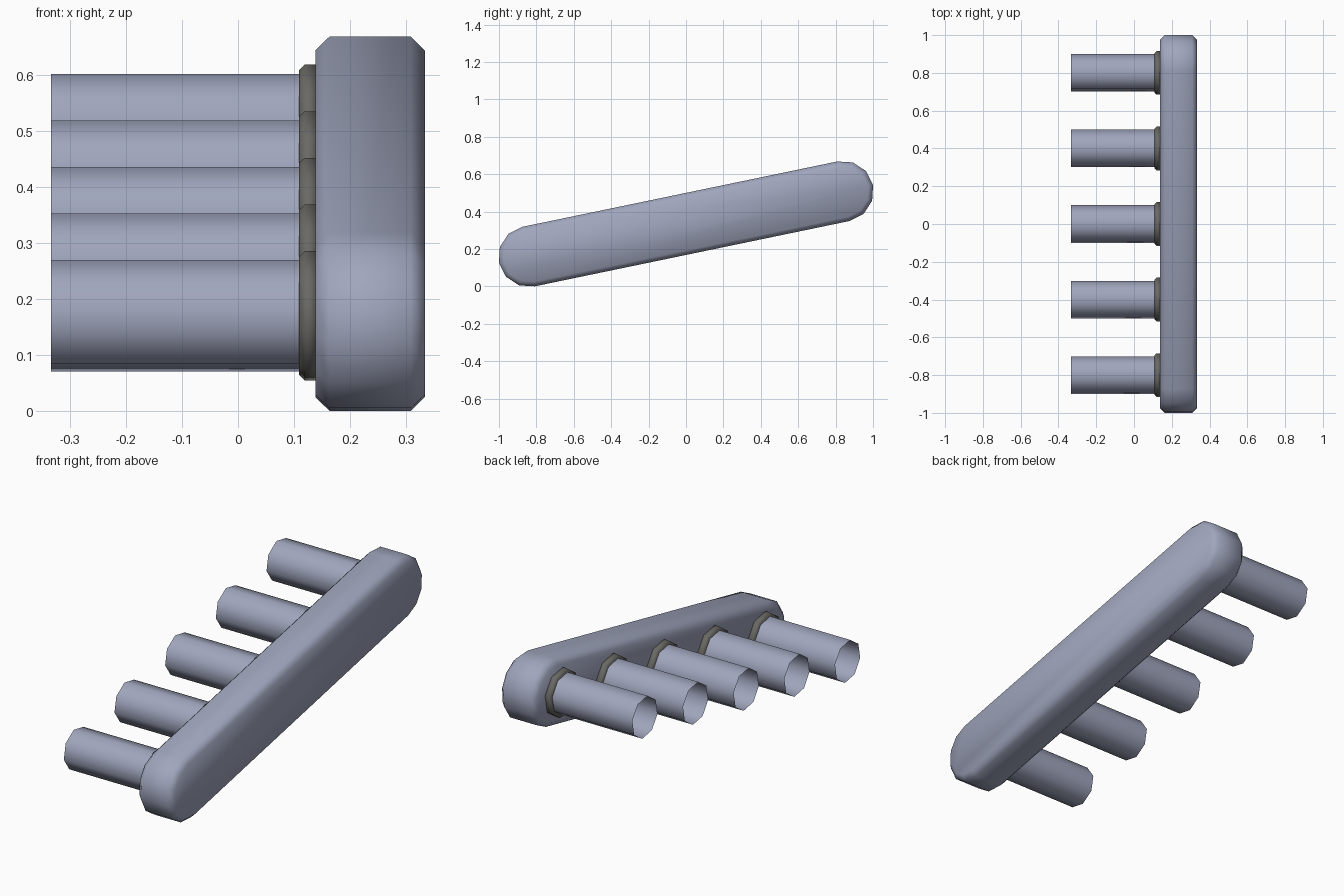
import bpy, bmesh, math

if "Cube" in bpy.data.objects:
    bpy.data.objects.remove(bpy.data.objects["Cube"])

TILT = math.atan(0.2075)      # lean of the bar in the y-z plane
ZC = 0.334                    # height of the middle


def material(name, rgb):
    m = bpy.data.materials.new(name)
    m.diffuse_color = (*rgb, 1)
    m.use_nodes = True
    m.node_tree.nodes["Principled BSDF"].inputs["Base Color"].default_value = m.diffuse_color
    return m


blue_grey = material("blue_grey", (0.35, 0.38, 0.51))
dark_grey = material("dark_grey", (0.14, 0.138, 0.127))


def ring(y, z, r, n=8):
    return [(y + r * math.cos(TILT + i * math.tau / n),
             z + r * math.sin(TILT + i * math.tau / n)) for i in range(n)]


def loft(name, sections, mat, caps=True):
    """Skin a list of (x, [(y, z)...]) sections of equal length."""
    bm = bmesh.new()
    rows = [[bm.verts.new((x, y, z)) for y, z in pts] for x, pts in sections]
    n = len(rows[0])
    for a, b in zip(rows, rows[1:]):
        for i in range(n):
            j = (i + 1) % n
            bm.faces.new((a[i], a[j], b[j], b[i]))
    if caps:
        bm.faces.new(rows[0][::-1])
        bm.faces.new(rows[-1])
        bmesh.ops.recalc_face_normals(bm, faces=bm.faces)
    me = bpy.data.meshes.new(name)
    bm.to_mesh(me)
    bm.free()
    me.polygons.foreach_set("use_smooth", [True] * len(me.polygons))
    me.materials.append(mat)
    ob = bpy.data.objects.new(name, me)
    bpy.context.collection.objects.link(ob)
    return ob


# Tilted bar with half-round ends and chamfered rims
def stadium(r):
    pts = []
    for side in (1, -1):
        start = TILT - math.pi / 2 if side > 0 else TILT + math.pi / 2
        for i in range(7):
            a = start + i * math.pi / 6
            pts.append((side * 0.841 + r * math.cos(a),
                        ZC + side * 0.841 * math.tan(TILT) + r * math.sin(a)))
    return pts


R, B = 0.1625, 0.025
loft("bar", [(0.138, stadium(R - B)), (0.138 + B, stadium(R)),
             (0.333 - B, stadium(R)), (0.333, stadium(R - B))], blue_grey)

# Five open tubes, each with a dark collar against the bar
for k in range(-2, 3):
    y = 0.4 * k
    z = ZC + 0.002 + y * math.tan(TILT)
    loft(f"tube_{k + 3}", [(-0.333, ring(y, z, 0.1015)),
                           (0.139, ring(y, z, 0.1015))], blue_grey, caps=False)
    loft(f"collar_{k + 3}", [(0.109, ring(y, z, 0.108)), (0.119, ring(y, z, 0.118)),
                             (0.139, ring(y, z, 0.118))], dark_grey)
